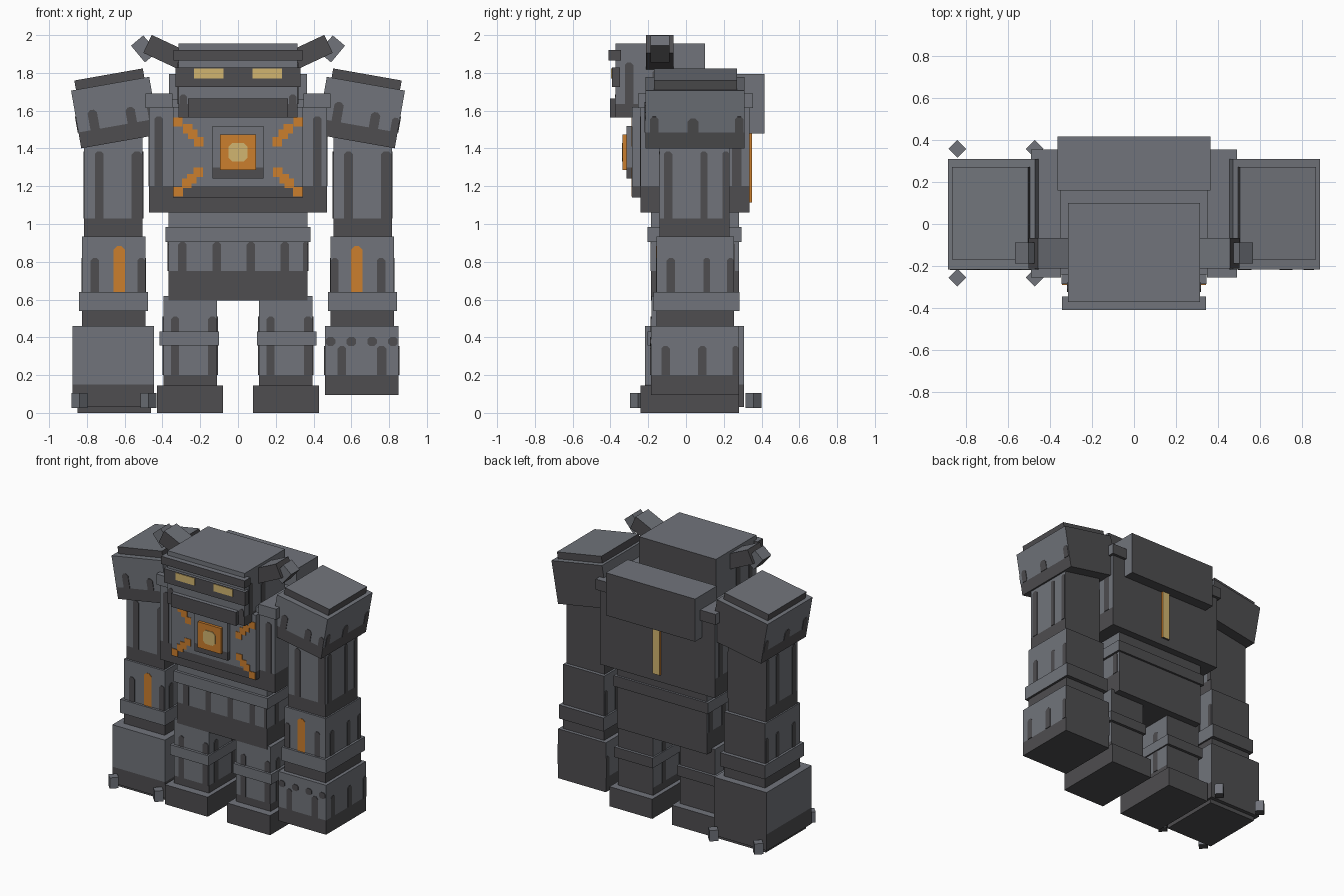
import bpy, bmesh, math
from mathutils import Vector

cube = bpy.data.objects.get("Cube")
if cube:
    bpy.data.objects.remove(cube, do_unlink=True)


def material(name, rgb):
    m = bpy.data.materials.new(name)
    m.use_nodes = True
    m.diffuse_color = (*rgb, 1)
    bsdf = next(n for n in m.node_tree.nodes if n.type == 'BSDF_PRINCIPLED')
    bsdf.inputs["Base Color"].default_value = (*rgb, 1)
    return m


LIGHT, DARK, ORANGE, YELLOW = range(4)
MATS = [material("light stone", (0.165, 0.175, 0.198)),
        material("dark stone", (0.077, 0.075, 0.080)),
        material("glow orange", (0.60, 0.21, 0.026)),
        material("glow yellow", (0.64, 0.46, 0.16))]


def plate(bm, pts, side, plane, mat, t=0.004):
    """Thin painted plate; side is 'front', 'back', 'left' or 'right'."""
    sign = 1 if side in ('left', 'back') else -1
    rings = []
    for d in (plane, plane + sign * t):
        rings.append([bm.verts.new((u, d, v) if side in ('front', 'back') else (d, u, v))
                      for u, v in pts])
    n = len(pts)
    faces = [bm.faces.new(rings[0]), bm.faces.new(rings[1])]
    faces += [bm.faces.new((rings[0][i], rings[0][(i + 1) % n],
                            rings[1][(i + 1) % n], rings[1][i])) for i in range(n)]
    for f in faces:
        f.material_index = mat
    bmesh.ops.recalc_face_normals(bm, faces=faces)


def rect(u, v, w, h, c=0.0):
    """Rectangle centred on (u, v), corners chamfered by c."""
    a, b = w / 2, h / 2
    if not c:
        return [(u - a, v - b), (u + a, v - b), (u + a, v + b), (u - a, v + b)]
    return [(u - a + c, v - b), (u + a - c, v - b), (u + a, v - b + c), (u + a, v + b - c),
            (u + a - c, v + b), (u - a + c, v + b), (u - a, v + b - c), (u - a, v - b + c)]


def streak(u, w, z0, z1):
    a, c = w / 2, w * 0.3
    return [(u - a, z0), (u + a, z0), (u + a, z1 - c), (u + a - c, z1),
            (u - a + c, z1), (u - a, z1 - c)]


def block(name, center, size, band=0.0, front=(), sides=(), paint=(), sidecol=LIGHT,
          back=DARK, top=LIGHT, tilt=0.0):
    """Box with a dark lower band, dark streaks (offset, width, height above base)
    on the front and both sides, and extra painted plates (points, side, colour)."""
    hx, hy, hz = (s / 2 for s in size)
    bm = bmesh.new()
    bmesh.ops.create_cube(bm, size=1)
    bmesh.ops.scale(bm, vec=size, verts=bm.verts)
    if band:
        bmesh.ops.bisect_plane(bm, geom=bm.verts[:] + bm.edges[:] + bm.faces[:],
                               plane_co=(0, 0, band - hz), plane_no=(0, 0, 1))
    bm.normal_update()
    for f in bm.faces:
        n, z = f.normal, f.calc_center_median().z
        if n.z > 0.5:
            f.material_index = top
        elif n.y > 0.5:
            f.material_index = back
        elif n.z < -0.5 or z < band - hz:
            f.material_index = DARK
        else:
            f.material_index = sidecol
    for u, w, h in front:
        plate(bm, streak(u, w, band - hz, h - hz), 'front', -hy, DARK)
    for u, w, h in sides:
        for side, p in (('left', hx), ('right', -hx)):
            plate(bm, streak(u, w, band - hz, h - hz), side, p, DARK)
    planes = {'front': -hy, 'back': hy, 'left': hx, 'right': -hx}
    for pts, side, col in paint:
        plate(bm, pts, side, planes[side], col)
    me = bpy.data.meshes.new(name)
    bm.to_mesh(me)
    bm.free()
    for m in MATS:
        me.materials.append(m)
    ob = bpy.data.objects.new(name, me)
    ob.location = center
    ob.rotation_euler = (0, tilt, 0)
    bpy.context.collection.objects.link(ob)
    return ob


def span(name, x, y, z, **kw):
    """Block given by its extents."""
    return block(name, [(a + b) / 2 for a, b in (x, y, z)],
                 [b - a for a, b in (x, y, z)], **kw)


# Torso and waist
span("chest", (-.47, .47), (-.24, .335), (1.06, 1.66), band=.14,
     front=[(-.42, .045, .51), (.42, .045, .51)], sides=[(-.1, .05, .45), (.22, .05, .45)])
steps = [(.318, 1.54), (.267, 1.505), (.24, 1.475), (.208, 1.435),
         (.316, 1.17), (.272, 1.215), (.245, 1.24), (.21, 1.275)]
paint = []
for s in (-1, 1):
    for i, (u, v) in enumerate(steps):
        paint.append((rect(s * u, v - 1.38, .05, .05), 'front', ORANGE))
span("chest_plate", (-.345, .345), (-.285, -.23), (1.14, 1.62), band=.06, paint=paint)
span("core_frame", (-.135, .135), (-.315, -.27), (1.24, 1.52), band=.06)
span("core", (-.095, .095), (-.335, -.3), (1.285, 1.475), sidecol=ORANGE, top=ORANGE,
     paint=[(rect(0, 0, .1, .1, .02), 'front', YELLOW)])
span("back_glow", (-.03, .03), (.32, .35), (1.115, 1.48), sidecol=ORANGE, top=ORANGE, back=YELLOW)
span("back_hump", (-.365, .365), (.16, .415), (1.48, 1.795))
span("waist", (-.368, .368), (-.185, .28), (.595, 1.06), band=.155,
     front=[(u, .045, .31) for u in (-.295, -.112, .068, .248)] + [(.355, .024, .31)],
     sides=[(u, .045, .31) for u in (-.12, .04, .19)])
span("belt", (-.385, .385), (-.205, .295), (.905, .985))

# Head
span("head", (-.315, .315), (-.372, .10), (1.565, 1.955), band=.07,
     front=[(-.29, .04, .12), (.29, .04, .12)],
     sides=[(-.165, .045, .29), (-.02, .045, .25)])
span("brow", (-.342, .342), (-.41, -.345), (1.865, 1.922), sidecol=DARK)
span("visor", (-.332, .332), (-.393, -.35), (1.725, 1.828), sidecol=DARK,
     paint=[(rect(s * .155, .02, .158, .054), 'front', YELLOW) for s in (-1, 1)])
span("jaw", (-.265, .265), (-.402, -.345), (1.565, 1.665), sidecol=DARK)

for s, word in ((-1, "right"), (1, "left")):
    # Horn and collar
    block(word + "_horn", (s * .375, -.138, 1.905), (.23, .145, .105), sidecol=DARK,
          tilt=-s * math.radians(25))
    block(word + "_horn_tip", (s * .497, -.138, 1.927), (.115, .1, .085),
          back=LIGHT, tilt=-s * math.radians(-48 + 90 + 8))
    block(word + "_collar", (s * .418, .05, 1.653), (.144, .61, .078))

    # Shoulder, tilted outward
    t = s * math.radians(10)
    block(word + "_shoulder", (s * .65, .047, 1.59), (.42, .525, .31), band=.085, tilt=t,
          front=[(-.12, .05, .19), (.08, .05, .17), (.19, .04, .16)],
          sides=[(-.215, .045, .17), (-.01, .06, .16), (.235, .045, .17)])
    block(word + "_shoulder_cap", (s * .681, .05, 1.767), (.368, .44, .05), sidecol=DARK, tilt=t)

    # Arm
    block(word + "_upper_arm", (s * .66, .045, 1.21), (.31, .37, .56), band=.1,
          front=[(-.075, .045, .455), (.125, .056, .455)],
          sides=[(-.14, .045, .455), (.05, .035, .455), (.165, .036, .455)])
    block(word + "_forearm", (s * .658, .05, .6975), (.335, .41, .475), band=.1,
          front=[(-s * -.1, .045, .36), (-s * .145, .04, .36)],
          sides=[(-.13, .045, .36), (.06, .036, .36), (.185, .036, .36)],
          paint=[(streak(-s * .03, .06, -.06, .185), 'front', ORANGE)])
    block(word + "_wrist_band", (s * .66, .055, .59), (.365, .455, .1))

    # Leg
    block(word + "_leg", (s * .253, .022, .37), (.285, .41, .5), band=.08,
          front=[(-.08, .042, .39), (.118, .045, .39)],
          sides=[(-.12, .045, .39), (.08, .045, .39)])
    block(word + "_knee_band", (s * .257, .022, .393), (.315, .45, .075))
    block(word + "_foot", (s * .255, .02, .0725), (.35, .52, .145), sidecol=DARK)

# Left fist, spotted and streaked
dots = [(rect(u, .1, .05, .046, .012), 'front', DARK) for u in (-.165, -.055, .055, .165)]
block("left_fist", (.655, .047, .2775), (.39, .465, .365), band=.105,
      front=[(-.105, .045, .26), (.105, .05, .26)],
      sides=[(-.155, .045, .26), (.04, .045, .26), (.215, .034, .26)], paint=dots)

# Right fist, heavier, with corner studs
block("right_fist", (-.66, .045, .245), (.43, .526, .43), band=.12)
span("right_fist_base", (-.85, -.46), (-.185, .28), (0, .04), sidecol=DARK)
for i, (x, y) in enumerate([(-.84, .357), (-.473, .357), (-.84, -.255), (-.473, -.255)]):
    stud = block(f"fist_stud_{i + 1}", (x, y, .066), (.06, .06, .08), back=LIGHT)
    stud.rotation_euler.z = math.pi / 4
